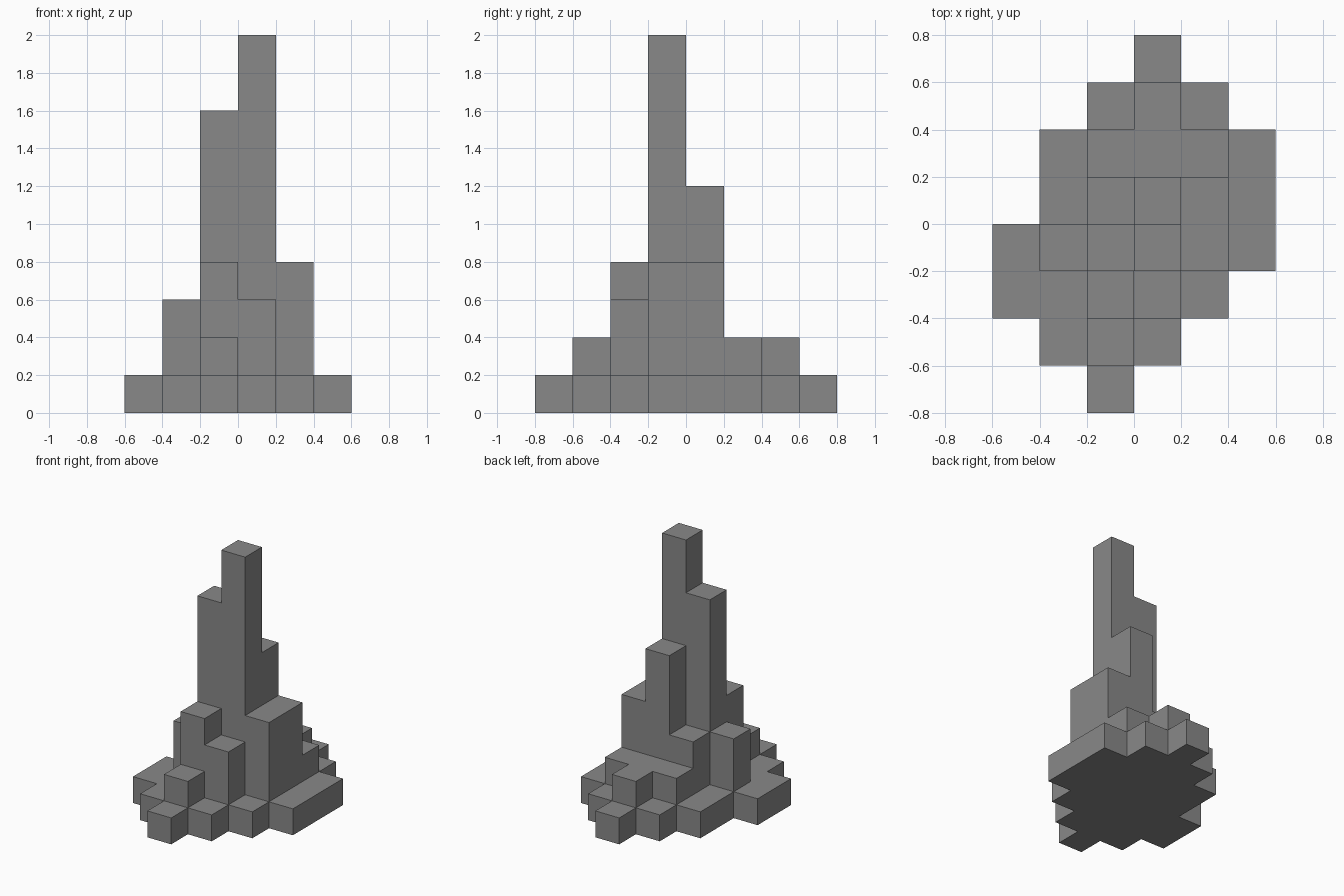
import bpy, bmesh, math
from mathutils import Vector

cube = bpy.data.objects.get("Cube")
if cube:
    bpy.data.objects.remove(cube, do_unlink=True)

CELL = 0.2
# Column heights in cells (hexadecimal digits), rows from back to front, left to right along x
PLAN = """
000100
001210
012221
013641
138A41
114310
012100
001000
""".split()
ROWS, COLS = len(PLAN), len(PLAN[0])


def height(i, j):
    """Height of the column at grid cell i, j (j counts from the front)."""
    if 0 <= i < COLS and 0 <= j < ROWS:
        return int(PLAN[ROWS - 1 - j][i], 16)
    return 0


def solid(cell):
    i, j, k = cell
    return 0 <= k < height(i, j)


def add_side(bm, cell, axis, sign):
    """Add the cell's square side that faces along the signed axis."""
    u, v = (axis + 1) % 3, (axis + 2) % 3
    corners = []
    for a, b in ((0, 0), (1, 0), (1, 1), (0, 1))[::sign]:
        p = Vector(cell)
        p[axis] += sign > 0
        p[u] += a
        p[v] += b
        p -= Vector((COLS / 2, ROWS / 2, 0))
        corners.append(bm.verts.new(p * CELL))
    bm.faces.new(corners)


# Stone colour
grey = bpy.data.materials.new("stone_grey")
grey.use_nodes = True
colour = (0.25, 0.25, 0.25, 1)
grey.diffuse_color = colour
shader = next(n for n in grey.node_tree.nodes if n.type == 'BSDF_PRINCIPLED')
shader.inputs["Base Color"].default_value = colour

# Stepped tower: outer sides only, merged into large flat faces
bm = bmesh.new()
for i in range(COLS):
    for j in range(ROWS):
        for k in range(height(i, j)):
            for axis in range(3):
                for sign in (-1, 1):
                    neighbour = [i, j, k]
                    neighbour[axis] += sign
                    if not solid(neighbour):
                        add_side(bm, (i, j, k), axis, sign)
bmesh.ops.remove_doubles(bm, verts=bm.verts, dist=CELL / 100)
bmesh.ops.dissolve_limit(bm, angle_limit=math.radians(1), verts=bm.verts, edges=bm.edges)

mesh = bpy.data.meshes.new("stepped_tower")
bm.to_mesh(mesh)
bm.free()
mesh.materials.append(grey)
tower = bpy.data.objects.new("stepped_tower", mesh)
bpy.context.collection.objects.link(tower)
